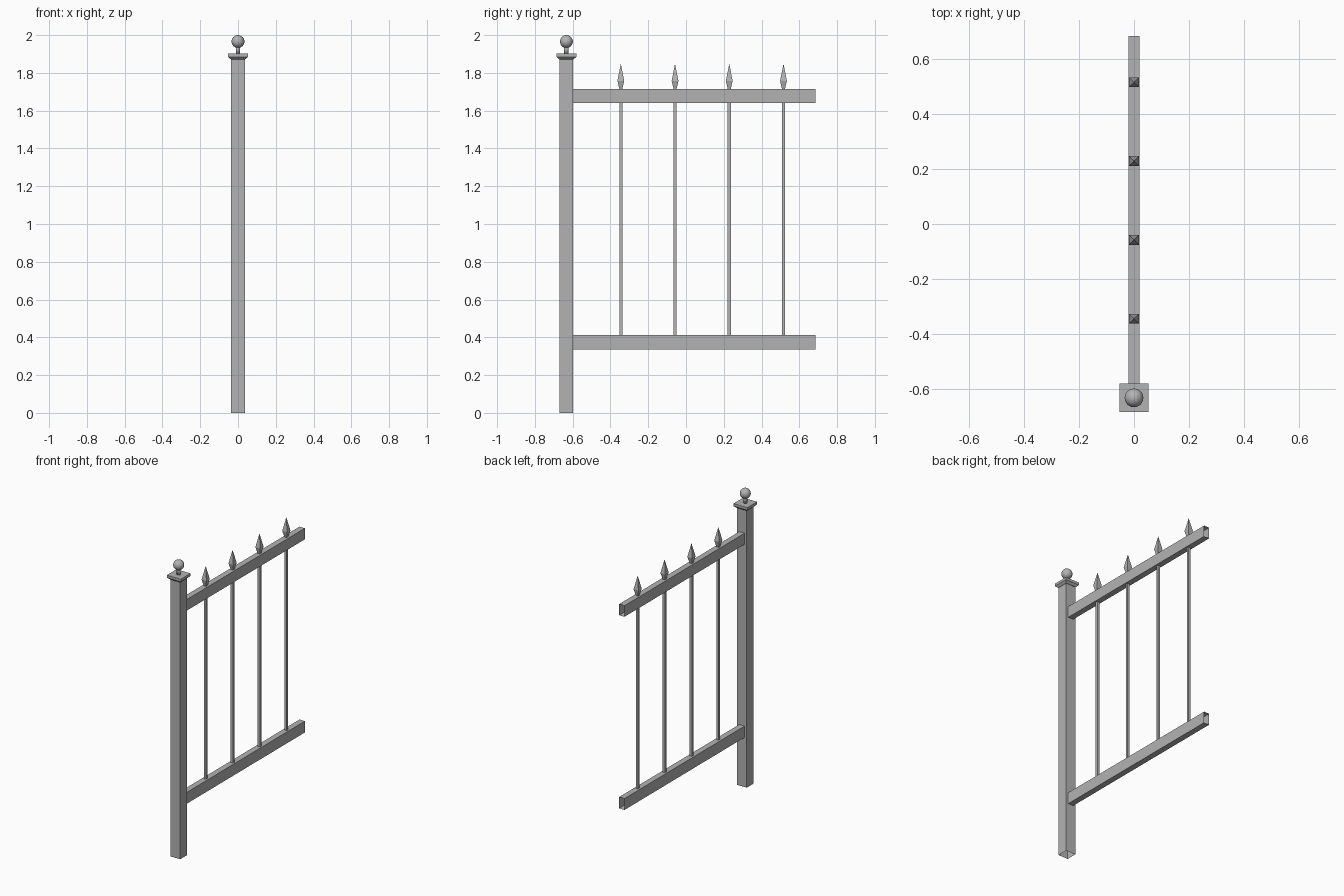
import bpy, bmesh, math
from mathutils import Matrix

cube = bpy.data.objects.get("Cube")
if cube:
    bpy.data.objects.remove(cube)

grey = bpy.data.materials.new("painted_grey_metal")
grey.use_nodes = True
colour = (0.45, 0.45, 0.45, 1)
grey.diffuse_color = colour
grey.node_tree.nodes["Principled BSDF"].inputs["Base Color"].default_value = colour

POST_Y = -0.633
POST_HALF = 0.036
END_Y = 0.685


def finish(name, bm, smooth=False):
    bmesh.ops.recalc_face_normals(bm, faces=bm.faces)
    mesh = bpy.data.meshes.new(name)
    bm.to_mesh(mesh)
    bm.free()
    mesh.materials.append(grey)
    for p in mesh.polygons:
        p.use_smooth = smooth
    obj = bpy.data.objects.new(name, mesh)
    bpy.context.collection.objects.link(obj)
    return obj


def loft(name, y, profile, sides=4, cap_bottom=True, cap_top=True, smooth=False):
    """Stack regular rings of (half width, height); four sides give a square."""
    bm = bmesh.new()
    turn = math.pi / sides
    rings = []
    for half, z in profile:
        r = half / math.cos(turn) if sides == 4 else half
        rings.append([bm.verts.new((r * math.cos(turn + 2 * turn * i),
                                    y + r * math.sin(turn + 2 * turn * i), z))
                      for i in range(sides)])
    for low, high in zip(rings, rings[1:]):
        for i in range(sides):
            j = (i + 1) % sides
            bm.faces.new((low[i], low[j], high[j], high[i]))
    if cap_bottom:
        bm.faces.new(rings[0][::-1])
    if cap_top:
        bm.faces.new(rings[-1])
    bmesh.ops.remove_doubles(bm, verts=bm.verts, dist=1e-5)
    return finish(name, bm, smooth)


def rail(name, z0, z1):
    """Hollow box section, open at both ends."""
    bm = bmesh.new()
    ends = [[bm.verts.new((x, y, z)) for x, z in
             ((-0.02, z0), (0.02, z0), (0.02, z1), (-0.02, z1))]
            for y in (POST_Y + POST_HALF, END_Y)]
    for i in range(4):
        j = (i + 1) % 4
        bm.faces.new((ends[0][i], ends[0][j], ends[1][j], ends[1][i]))
    finish(name, bm)


# Post, open at the foot, with its cap and ball finial
loft("post", POST_Y, [(POST_HALF, 0), (POST_HALF, 1.875)], cap_bottom=False)
loft("post_cap", POST_Y, [(0.038, 1.872), (0.052, 1.885), (0.052, 1.902)])
loft("finial_neck", POST_Y, [(0.012, 1.902), (0.012, 1.945)], sides=16, smooth=True)
bm = bmesh.new()
bmesh.ops.create_uvsphere(bm, u_segments=24, v_segments=16, radius=0.034,
                          matrix=Matrix.Translation((0, POST_Y, 1.966)))
finish("finial_ball", bm, smooth=True)

# Horizontal rails
rail("bottom_rail", 0.335, 0.412)
rail("top_rail", 1.64, 1.715)

# Upright bars with pointed heads
for i in range(4):
    y = -0.345 + 0.287 * i
    loft(f"bar_{i + 1}", y, [(0.008, 0.412), (0.008, 1.64)],
         cap_bottom=False, cap_top=False)
    loft(f"spear_head_{i + 1}", y,
         [(0.008, 1.715), (0.018, 1.758), (0.0005, 1.846)], cap_bottom=False)
